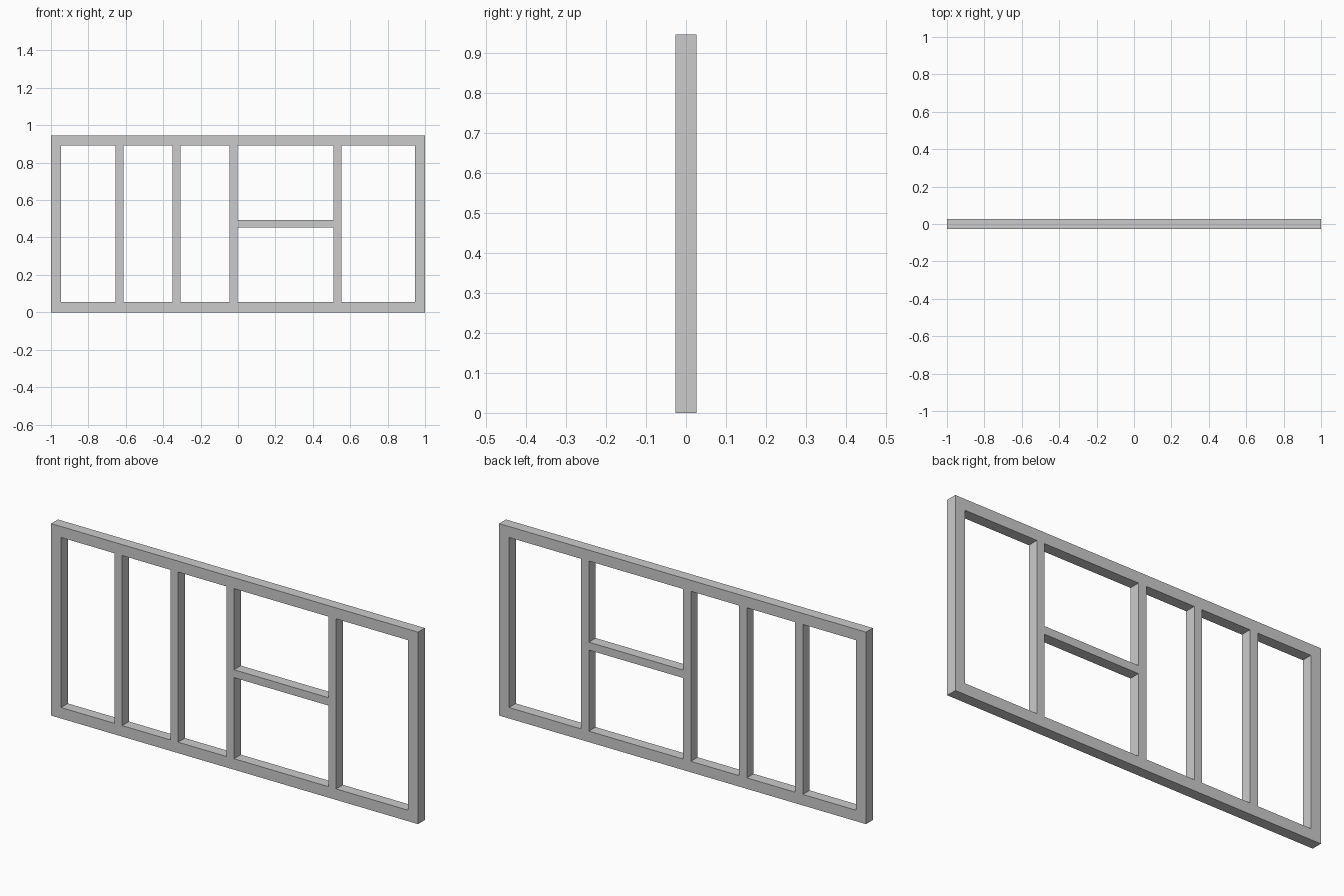
import bpy
import bmesh

if "Cube" in bpy.data.objects:
    bpy.data.objects.remove(bpy.data.objects["Cube"])

HEIGHT = 0.946
DEPTH = 0.053
FRAME = 0.054    # outer frame width
BAR = 0.0425     # mullion width
RAIL = 0.039     # cross rail height


def add_object(name, bm):
    bmesh.ops.recalc_face_normals(bm, faces=bm.faces)
    mesh = bpy.data.meshes.new(name)
    bm.to_mesh(mesh)
    bm.free()
    obj = bpy.data.objects.new(name, mesh)
    bpy.context.collection.objects.link(obj)
    return obj


def box(name, x0, x1, z0, z1):
    bm = bmesh.new()
    bmesh.ops.create_cube(bm, size=1)
    for v in bm.verts:
        v.co = ((x0 + x1) / 2 + v.co.x * (x1 - x0),
                v.co.y * DEPTH,
                (z0 + z1) / 2 + v.co.z * (z1 - z0))
    return add_object(name, bm)


# Outer frame: mitred ring extruded through its depth
bm = bmesh.new()
loops = []
for inset in (0, FRAME):
    x, z0, z1 = 1 - inset, inset, HEIGHT - inset
    corners = ((-x, z0), (x, z0), (x, z1), (-x, z1))
    loops.append([bm.verts.new((cx, -DEPTH / 2, cz)) for cx, cz in corners])
outer, inner = loops
ring = [bm.faces.new((outer[i], outer[(i + 1) % 4], inner[(i + 1) % 4], inner[i]))
        for i in range(4)]
# keep the front ring while extruding the back one
result = bmesh.ops.extrude_face_region(bm, geom=ring, use_keep_orig=True)
new_verts = [g for g in result["geom"] if isinstance(g, bmesh.types.BMVert)]
bmesh.ops.translate(bm, verts=new_verts, vec=(0, DEPTH, 0))
add_object("outer_frame", bm)

# Vertical mullions
mullions = (-0.634, -0.329, -0.024, 0.532)
for i, x in enumerate(mullions):
    box(f"mullion_{i + 1}", x - BAR / 2, x + BAR / 2, FRAME, HEIGHT - FRAME)

# Cross rail at mid height between the last two mullions
box("cross_rail", mullions[2] + BAR / 2, mullions[3] - BAR / 2,
    (HEIGHT - RAIL) / 2, (HEIGHT + RAIL) / 2)
